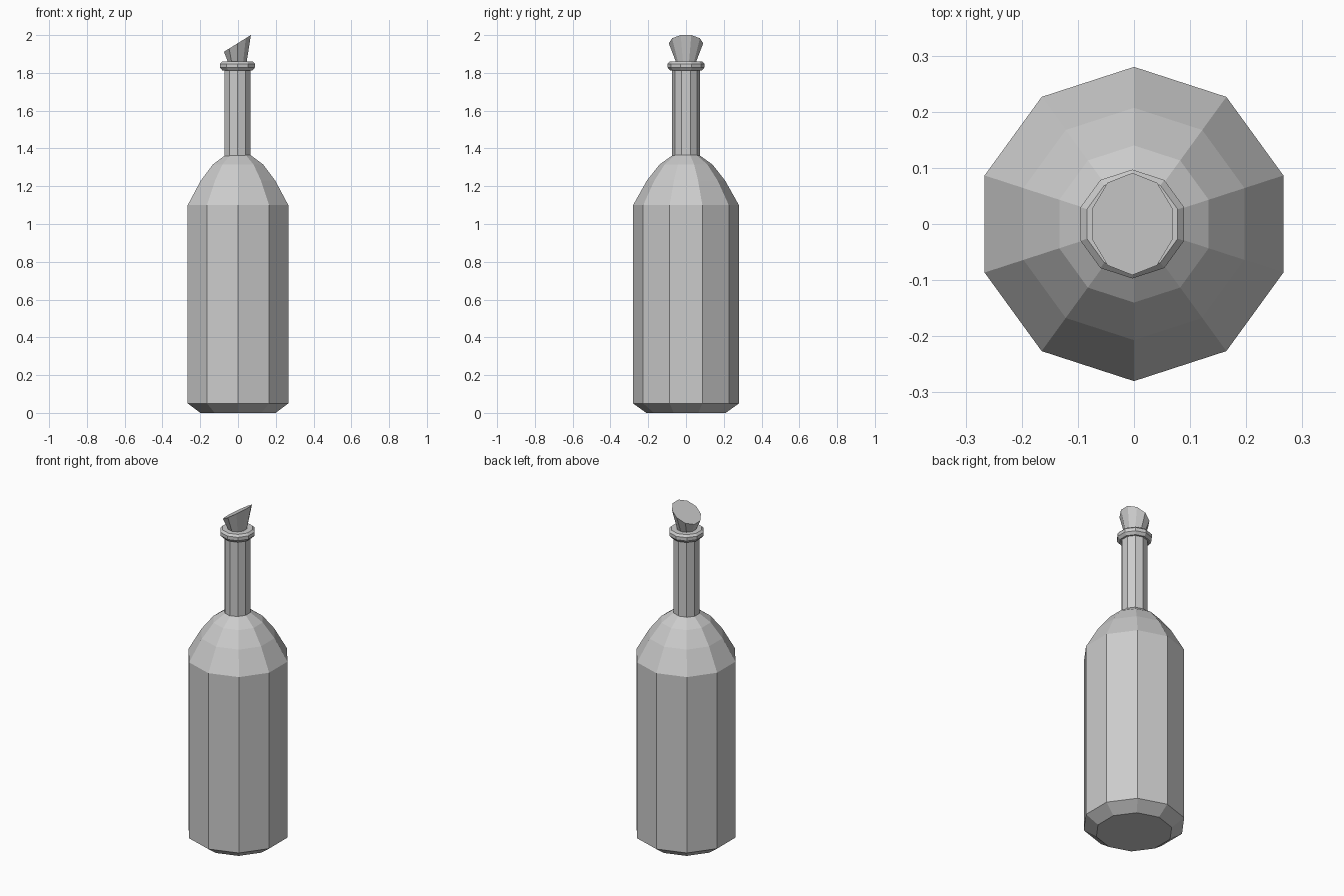
import bpy, bmesh, math

if "Cube" in bpy.data.objects:
    bpy.data.objects.remove(bpy.data.objects["Cube"])

SIDES = 10


def ring(r, z, cx=0.0, ry=None, slope=0.0):
    """Decagon with a corner on +y; slope tilts it along x."""
    pts = []
    for i in range(SIDES):
        a = math.pi / 2 + 2 * math.pi * i / SIDES
        x = r * math.cos(a)
        y = (ry or r) * math.sin(a)
        pts.append((cx + x, y, z + slope * x))
    return pts


def loft(name, rings):
    """Skin a stack of rings and cap both ends."""
    bm = bmesh.new()
    loops = [[bm.verts.new(p) for p in pts] for pts in rings]
    for low, high in zip(loops, loops[1:]):
        for i in range(SIDES):
            j = (i + 1) % SIDES
            bm.faces.new((low[i], low[j], high[j], high[i]))
    bm.faces.new(loops[0][::-1])
    bm.faces.new(loops[-1])
    bmesh.ops.recalc_face_normals(bm, faces=bm.faces)
    mesh = bpy.data.meshes.new(name)
    bm.to_mesh(mesh)
    bm.free()
    obj = bpy.data.objects.new(name, mesh)
    bpy.context.collection.objects.link(obj)
    return obj


# Body with bevelled base and domed shoulder
loft("bottle_body", [ring(r, z) for r, z in
     [(0.21, 0.0), (0.28, 0.05), (0.28, 1.10), (0.207, 1.23), (0.14, 1.315), (0.07, 1.365)]])

# Neck, very slightly off centre
CX = -0.003
loft("bottle_neck", [ring(0.073, 1.36, CX), ring(0.073, 1.83, CX)])

# Lip ring with chamfered edges
loft("bottle_lip", [ring(r, z, CX) for r, z in
     [(0.083, 1.812), (0.097, 1.828), (0.097, 1.848), (0.085, 1.86)]])

# Slanted, flared stopper
loft("stopper", [ring(0.05, 1.85, CX),
                 ring(0.075, 1.956, CX, ry=0.091, slope=0.62)])
